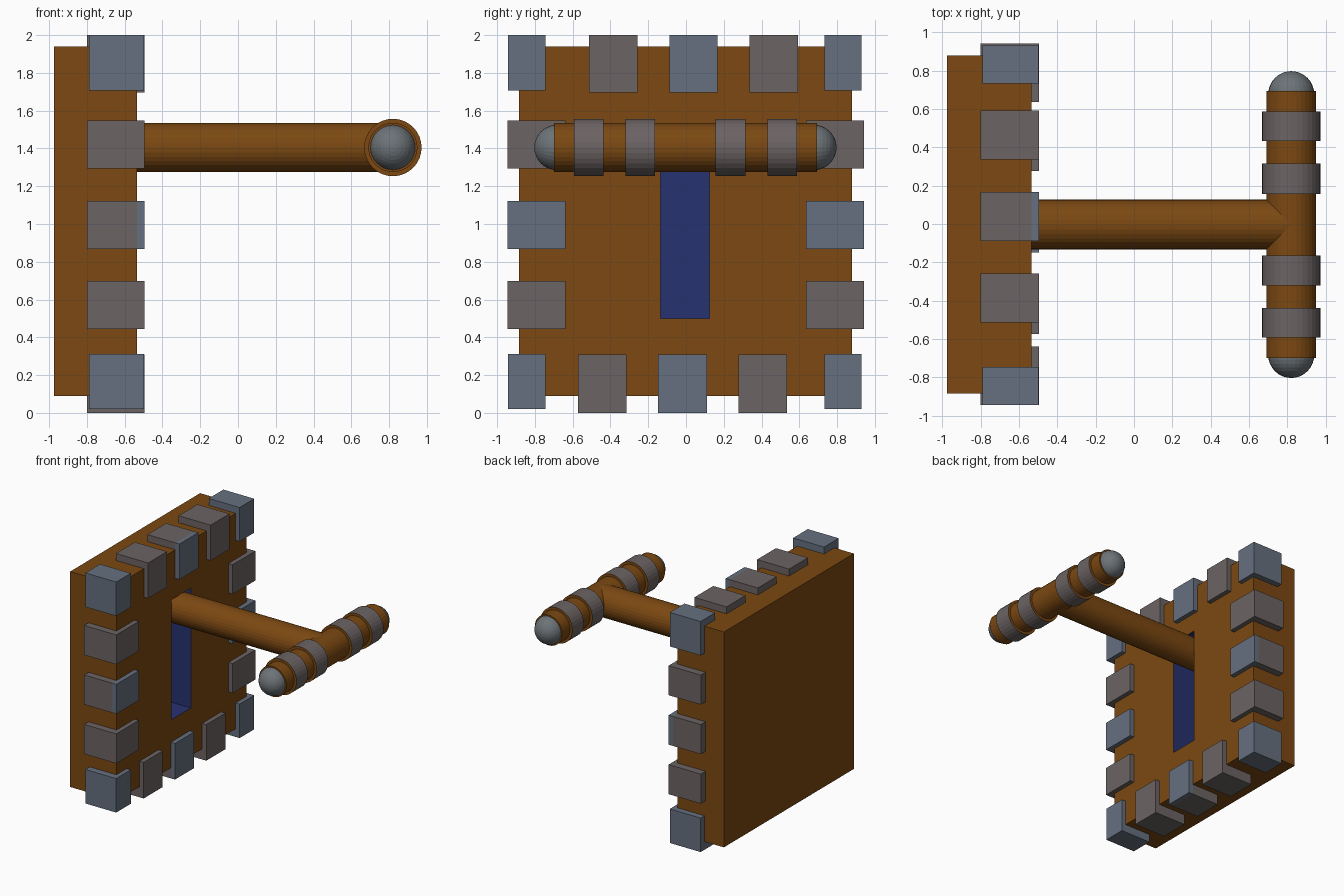
import bpy, bmesh, math
from mathutils import Matrix, Vector

if "Cube" in bpy.data.objects:
    bpy.data.objects.remove(bpy.data.objects["Cube"])


def material(name, rgb):
    m = bpy.data.materials.new(name)
    m.diffuse_color = (*rgb, 1)
    m.use_nodes = True
    m.node_tree.nodes["Principled BSDF"].inputs["Base Color"].default_value = m.diffuse_color
    return m


BROWN = material("brown", (0.20, 0.065, 0.006))
BLUE = material("slot_blue", (0.02, 0.032, 0.16))
STEEL = material("blue_grey", (0.13, 0.16, 0.21))
IRON = material("warm_grey", (0.15, 0.125, 0.125))
BALL = material("ball_grey", (0.15, 0.17, 0.185))


def finish(name, bm, *mats):
    bmesh.ops.recalc_face_normals(bm, faces=bm.faces)
    me = bpy.data.meshes.new(name)
    bm.to_mesh(me)
    bm.free()
    for m in mats:
        me.materials.append(m)
    ob = bpy.data.objects.new(name, me)
    bpy.context.collection.objects.link(ob)
    return ob


def box_bm(x, y, z):
    bm = bmesh.new()
    bmesh.ops.create_cube(bm, size=1)
    for v in bm.verts:
        v.co = [r[0] if c < 0 else r[1] for c, r in zip(v.co, (x, y, z))]
    return bm


def box(name, x, y, z, mat):
    return finish(name, box_bm(x, y, z), mat)


def cylinder(name, a, b, r, side, cap):
    a, b = Vector(a), Vector(b)
    bm = bmesh.new()
    rot = (b - a).to_track_quat('Z', 'Y').to_matrix().to_4x4()
    bmesh.ops.create_cone(bm, cap_ends=True, segments=32, radius1=r, radius2=r,
                          depth=(b - a).length,
                          matrix=Matrix.Translation((a + b) / 2) @ rot)
    for f in bm.faces:
        f.material_index = int(len(f.verts) > 4)
    return finish(name, bm, side, cap)


# Panel with a recessed slot in its +x face
FACE = -0.535
SLOT_FLOOR = -0.85
bm = box_bm((-0.975, FACE), (-0.885, 0.878), (0.09, 1.94))
bm.normal_update()
front = max(bm.faces, key=lambda f: f.calc_center_median().x)
bmesh.ops.inset_individual(bm, faces=[front], thickness=0.3)
mid = front.calc_center_median()
for v in front.verts:
    v.co = (FACE, -0.135 if v.co.y < mid.y else 0.125,
            0.5 if v.co.z < mid.z else 1.53)
slot = bmesh.ops.extrude_discrete_faces(bm, faces=[front])["faces"][0]
for v in slot.verts:
    v.co.x = SLOT_FLOOR
slot.material_index = 1
for e in slot.edges:
    for f in e.link_faces:
        f.material_index = 1
finish("panel", bm, BROWN, BLUE)

# Corner blocks
for i, y in enumerate([(-0.943, -0.745), (0.732, 0.93)]):
    for j, z in enumerate([(0.02, 0.312), (1.708, 2.0)]):
        box(f"corner_block_{i}{j}", (-0.79, -0.497), y, z, STEEL)


# Edge clips: warm edge plate plus a face plate in alternating colours
def clip(name, y, z, mat):
    box(name + "_edge", (-0.8, FACE), y, z, IRON)
    box(name + "_face", (FACE, -0.495), y, z, mat)


for i, mat in enumerate((IRON, STEEL, IRON)):
    step = 0.425 * (i - 1)
    zc = 0.995 + step
    clip(f"top_clip_{i}", (-0.088 + step, 0.168 + step), (1.695, 2.0), mat)
    clip(f"bottom_clip_{i}", (-0.148 + step, 0.11 + step), (0, 0.31), mat)
    clip(f"left_clip_{i}", (-0.945, -0.638), (zc - 0.127, zc + 0.127), mat)
    clip(f"right_clip_{i}", (0.635, 0.942), (zc - 0.127, zc + 0.127), mat)

# Lever arm and crossbar
X, Y, Z = 0.82, -0.003, 1.405
cylinder("lever_arm", (SLOT_FLOOR, Y, Z), (X, Y, Z), 0.13, BROWN, BROWN)
cylinder("crossbar", (X, Y - 0.697, Z), (X, Y + 0.697, Z), 0.13, BROWN, BROWN)

# Grip rings and ball ends, mirrored on both sides
for side, s in (("front", -1), ("back", 1)):
    for i, (a, b) in enumerate([(0.16, 0.318), (0.435, 0.59)]):
        cylinder(f"grip_ring_{side}_{i}", (X, Y + s * a, Z), (X, Y + s * b, Z),
                 0.152, IRON, BROWN)
    bm = bmesh.new()
    bmesh.ops.create_uvsphere(
        bm, u_segments=32, v_segments=16, radius=0.12,
        matrix=Matrix.Translation((X, Y + s * 0.68, Z)) @ Matrix.Rotation(math.pi / 2, 4, 'X'))
    finish(f"ball_end_{side}", bm, BALL)
